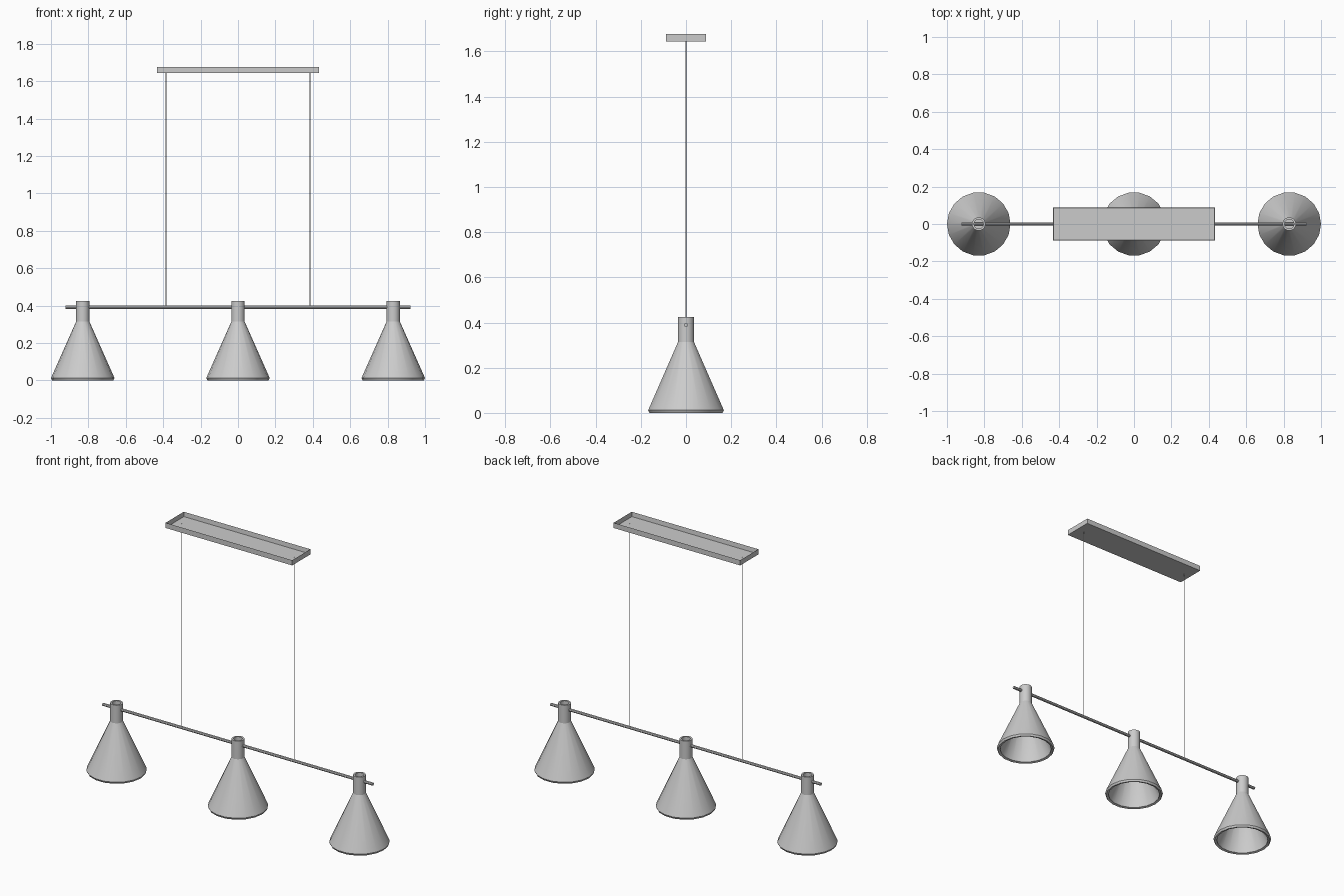
import bpy
import bmesh
from math import cos, sin, tau, radians
from mathutils import Matrix

cube = bpy.data.objects.get("Cube")
if cube:
    bpy.data.objects.remove(cube)

grey = bpy.data.materials.new("light_grey_metal")
grey.use_nodes = True
colour = (0.6, 0.6, 0.6, 1)
grey.diffuse_color = colour
grey.node_tree.nodes["Principled BSDF"].inputs["Base Color"].default_value = colour


def finish(name, bm, smooth=True):
    bmesh.ops.recalc_face_normals(bm, faces=bm.faces)
    mesh = bpy.data.meshes.new(name)
    bm.to_mesh(mesh)
    bm.free()
    mesh.materials.append(grey)
    obj = bpy.data.objects.new(name, mesh)
    bpy.context.collection.objects.link(obj)
    if smooth:
        bpy.ops.object.select_all(action="DESELECT")
        obj.select_set(True)
        bpy.context.view_layer.objects.active = obj
        bpy.ops.object.shade_smooth_by_angle(angle=radians(35))
    return obj


def lathe(name, profile, x, sides):
    """Revolve a closed (radius, height) profile about a vertical axis."""
    bm = bmesh.new()
    rings = []
    for r, z in profile:
        rings.append([bm.verts.new((x + r * cos(tau * i / sides),
                                    r * sin(tau * i / sides), z))
                      for i in range(sides)])
    for a, b in zip(rings, rings[1:] + rings[:1]):
        for i in range(sides):
            j = (i + 1) % sides
            bm.faces.new((a[i], a[j], b[j], b[i]))
    return finish(name, bm)


def rod(name, radius, length, sides, matrix):
    bm = bmesh.new()
    bmesh.ops.create_cone(bm, cap_ends=True, segments=sides, radius1=radius,
                          radius2=radius, depth=length, matrix=matrix)
    return finish(name, bm)


# Three conical shades with turned-in lips, each under a hollow neck
shade_profile = [(0.034, 0.318), (0.17, 0.012), (0.164, 0), (0.15, 0.004),
                 (0.152, 0.014), (0.026, 0.308)]
neck_profile = [(0.036, 0.31), (0.036, 0.425), (0.025, 0.425), (0.025, 0.31)]
for side, x in (("right", -0.83), ("middle", 0), ("left", 0.83)):
    lathe(side + "_shade", shade_profile, x, 18)
    lathe(side + "_neck", neck_profile, x, 18)
    rod(side + "_lamp_holder", 0.026, 0.07, 18, Matrix.Translation((x, 0, 0.34)))

# Horizontal bar through the necks
rod("bar", 0.009, 1.845, 8,
    Matrix.Translation((0, 0, 0.39)) @ Matrix.Rotation(tau / 4, 4, "Y"))

# Two thin suspension cables
for side, x in (("right", -0.385), ("left", 0.385)):
    rod(side + "_cable", 0.002, 1.26, 6, Matrix.Translation((x, 0, 1.02)))

# Ceiling canopy: a shallow tray, open at the top
bm = bmesh.new()
bmesh.ops.create_cube(bm, size=1, matrix=Matrix.Translation((0, 0, 1.66))
                      @ Matrix.Diagonal((0.865, 0.178, 0.032, 1)))
top = max(bm.faces, key=lambda f: f.calc_center_median().z)
bmesh.ops.inset_region(bm, faces=[top], thickness=0.004)
bmesh.ops.translate(bm, verts=top.verts[:], vec=(0, 0, -0.028))
finish("ceiling_canopy", bm, smooth=False)
